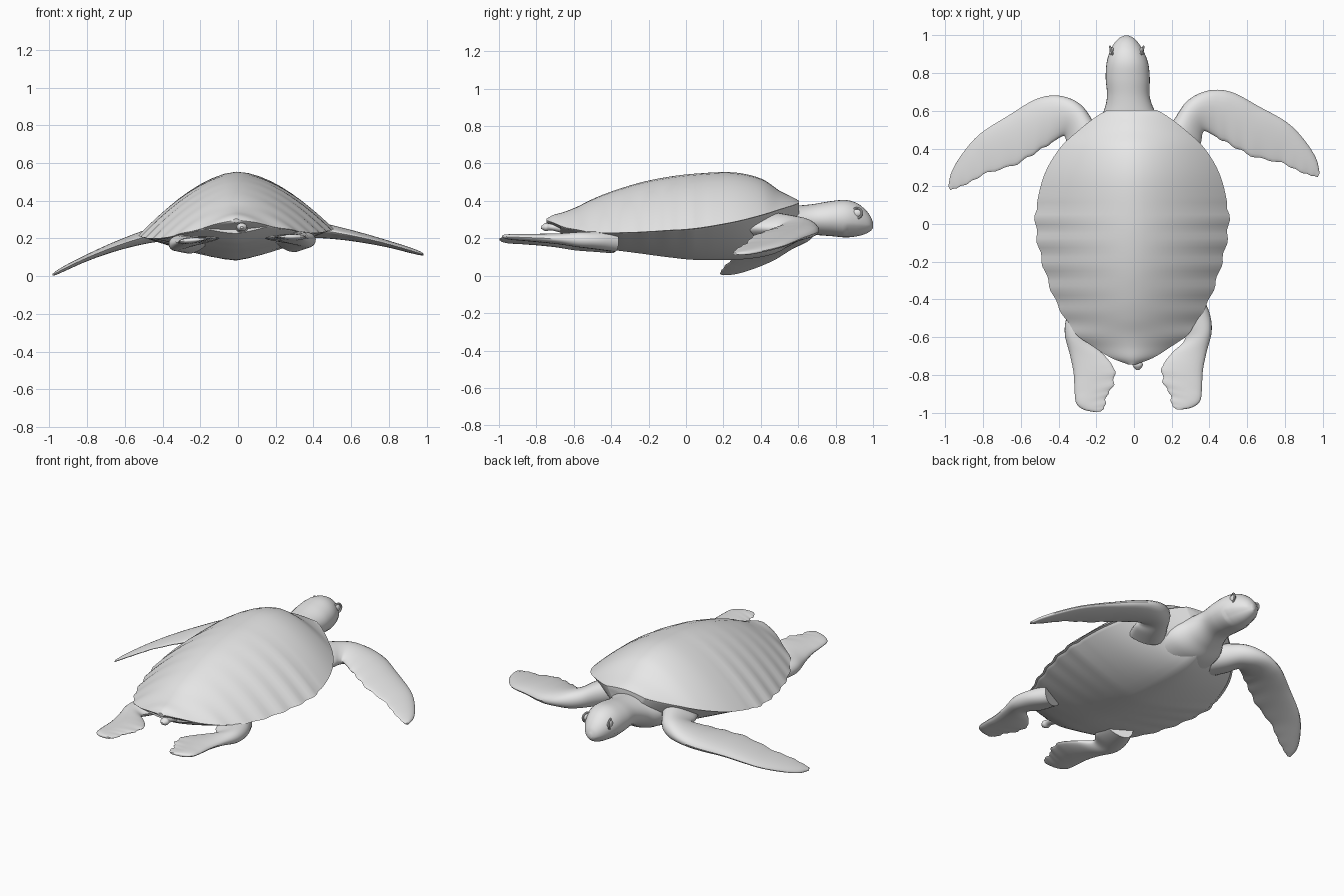
import bpy, bmesh, math
from mathutils import Vector

cube = bpy.data.objects.get("Cube")
if cube:
    bpy.data.objects.remove(cube, do_unlink=True)

grey = bpy.data.materials.new("plain_grey")
grey.use_nodes = True
grey.diffuse_color = (0.8, 0.8, 0.8, 1)
grey.node_tree.nodes["Principled BSDF"].inputs["Base Color"].default_value = (0.8, 0.8, 0.8, 1)


def smooth_path(stations, steps=6):
    """Run a smooth curve through a list of equally long tuples."""
    pts = [Vector(s) for s in stations]
    pts = [2 * pts[0] - pts[1]] + pts + [2 * pts[-1] - pts[-2]]
    out = []
    for a, b, c, d in zip(pts, pts[1:], pts[2:], pts[3:]):
        for i in range(steps):
            t = i / steps
            out.append(0.5 * (2 * b + (c - a) * t + (2 * a - 5 * b + 4 * c - d) * t ** 2
                              + (3 * b - a - 3 * c + d) * t ** 3))
    return out + [pts[-2]]


def finish(obj, angle=40):
    obj.data.materials.clear()
    obj.data.materials.append(grey)
    bpy.ops.object.select_all(action="DESELECT")
    obj.select_set(True)
    bpy.context.view_layer.objects.active = obj
    bpy.ops.object.shade_smooth_by_angle(angle=math.radians(angle))


def loft(name, rings):
    """Skin closed rings of points and cap both ends."""
    bm = bmesh.new()
    rows = [[bm.verts.new(p) for p in ring] for ring in rings]
    n = len(rows[0])
    for r, s in zip(rows, rows[1:]):
        for i in range(n):
            j = (i + 1) % n
            bm.faces.new((r[i], r[j], s[j], s[i]))
    bm.faces.new(rows[0])
    bm.faces.new(rows[-1])
    bmesh.ops.recalc_face_normals(bm, faces=bm.faces)
    mesh = bpy.data.meshes.new(name)
    bm.to_mesh(mesh)
    bm.free()
    obj = bpy.data.objects.new(name, mesh)
    bpy.context.collection.objects.link(obj)
    finish(obj)
    return obj


# Shell stations: y, half width, crown height, rim height, belly height
shell = smooth_path([
    (.605, .13, .4, .385, .22), (.57, .19, .42, .37, .18), (.5, .28, .455, .345, .13),
    (.4, .385, .52, .31, .1), (.25, .47, .553, .27, .085), (.05, .512, .546, .235, .085),
    (-.1, .5, .528, .225, .1), (-.25, .463, .497, .217, .12), (-.4, .41, .45, .215, .14),
    (-.5, .355, .41, .22, .16), (-.58, .3, .37, .235, .18), (-.65, .21, .342, .252, .215),
    (-.71, .11, .325, .28, .25), (-.745, .02, .305, .295, .28)])


def shell_ring(station, width, top, under):
    """Half ring over the top, half ring underneath, meeting at a sharp rim."""
    y, w = station[0], station[1] * width
    if y < .1:
        w *= 1 + .013 * math.sin(y * 50)          # scalloped rim
    ring = []
    for i in range(48):
        a = math.tau * i / 48
        u = math.cos(a)
        z = top(abs(u), *station) if i <= 24 else under(abs(u), *station)
        x = u * w - .01
        ring.append((x, y, z + .035 * x))
    return ring


loft("carapace", [shell_ring(
    s, 1,
    lambda u, y, w, crown, rim, low: rim + (crown - rim) * (1 - u ** 1.7),
    lambda u, y, w, crown, rim, low: rim - .012 * (1 - u * u)) for s in shell])
loft("plastron", [shell_ring(
    s, .97,
    lambda u, y, w, crown, rim, low: rim + .004 * (1 - u),
    lambda u, y, w, crown, rim, low: low + (rim - .003 - low) * u ** 1.4)
    for s in shell if s[0] > -.68])

# Head and neck stations: y, centre x, half width, top, bottom
head = smooth_path([
    (.4, -.02, .21, .38, .13), (.52, -.022, .18, .37, .145), (.6, -.025, .135, .375, .185),
    (.68, -.03, .113, .383, .215), (.77, -.033, .117, .398, .212), (.85, -.035, .111, .405, .205),
    (.91, -.038, .092, .39, .21), (.955, -.04, .067, .357, .222), (.985, -.04, .04, .32, .238),
    (1, -.04, .01, .285, .255)])


def head_ring(y, cx, w, top, low):
    ring = []
    for i in range(32):
        a = math.tau * i / 32
        z = (top + low) / 2 + (top - low) / 2 * math.sin(a)
        jaw = .92 if y > .86 and z < .262 else 1   # lower jaw tucks under the beak
        ring.append((cx + w * math.cos(a) * jaw, y, z))
    return ring


loft("head_and_neck", [head_ring(*s) for s in head])

# Eyes with raised lids
for side, label in ((1, "left"), (-1, "right")):
    place = (-.038 + side * .08, .915, .335)
    bpy.ops.mesh.primitive_uv_sphere_add(segments=20, ring_count=12, radius=.024, location=place)
    eye = bpy.context.object
    eye.name = label + "_eye"
    eye.scale = (.5, 1, .85)
    finish(eye)
    bpy.ops.mesh.primitive_torus_add(major_segments=24, minor_segments=8, major_radius=.027,
                                     minor_radius=.006, location=place,
                                     rotation=(0, math.pi / 2, side * -.35))
    lid = bpy.context.object
    lid.name = label + "_eyelid"
    finish(lid)


def flipper(name, stations, place, ragged):
    """Blade from (edge x, edge y, other x, other y, thickness); place() sets the pose."""
    rings = []
    for k, (lx, ly, tx, ty, thick) in enumerate(smooth_path(stations)):
        wobble = ragged * math.sin(k * 1.3) if k > 24 else 0
        lead = Vector((lx, ly, 0))
        trail = Vector((tx, ty, 0))
        trail += (trail - lead) * wobble
        ring = []
        for i in range(24):
            a = math.tau * i / 24
            p = (lead + trail) / 2 + (lead - trail) / 2 * math.cos(a)
            lift = thick / 2 * math.sin(a) * (1 + .35 * math.cos(a))
            x, y, z = place(p.x, p.y)
            ring.append((x, y, z + lift))
        rings.append(ring)
    loft(name, rings)


front = [(.15, .46, .32, .34, .15), (.21, .55, .355, .43, .13), (.27, .64, .362, .475, .11),
         (.34, .69, .378, .492, .1), (.43, .712, .44, .46, .08), (.53, .695, .53, .41, .065),
         (.66, .625, .64, .355, .05), (.81, .54, .78, .325, .035), (.9, .45, .87, .282, .03),
         (.965, .35, .94, .257, .022), (.985, .27, .975, .25, .01)]
rear = [(.35, -.36, .2, -.42, .11), (.4, -.47, .22, -.53, .09), (.412, -.57, .27, -.61, .075),
        (.385, -.68, .2, -.685, .055), (.365, -.78, .152, -.755, .045), (.36, -.88, .155, -.84, .035),
        (.35, -.94, .19, -.9, .03), (.31, -.972, .2, -.955, .022), (.25, -.985, .22, -.982, .01)]

# The swimming pose drops one side a little lower than the other
flipper("left_front_flipper", front, lambda x, y: (x, y, .275 - .165 * x * x), .02)
flipper("right_front_flipper", front,
        lambda x, y: (-x, y - .07 * x, .275 - .277 * x * x), .02)
flipper("left_rear_flipper", rear, lambda x, y: (x, y, .17 - .04 * y), .03)
flipper("right_rear_flipper", rear,
        lambda x, y: (.045 - x, y - .013, .2 - .02 * y - .1 * x), .03)

# Short tail under the back of the shell
tail = smooth_path([(-.56, .06, .24), (-.66, .035, .255), (-.72, .022, .26),
                    (-.75, .027, .26), (-.775, .008, .258)])
loft("tail", [[(.02 + r * math.cos(math.tau * i / 16), y, z + .8 * r * math.sin(math.tau * i / 16))
               for i in range(16)] for y, r, z in tail])
